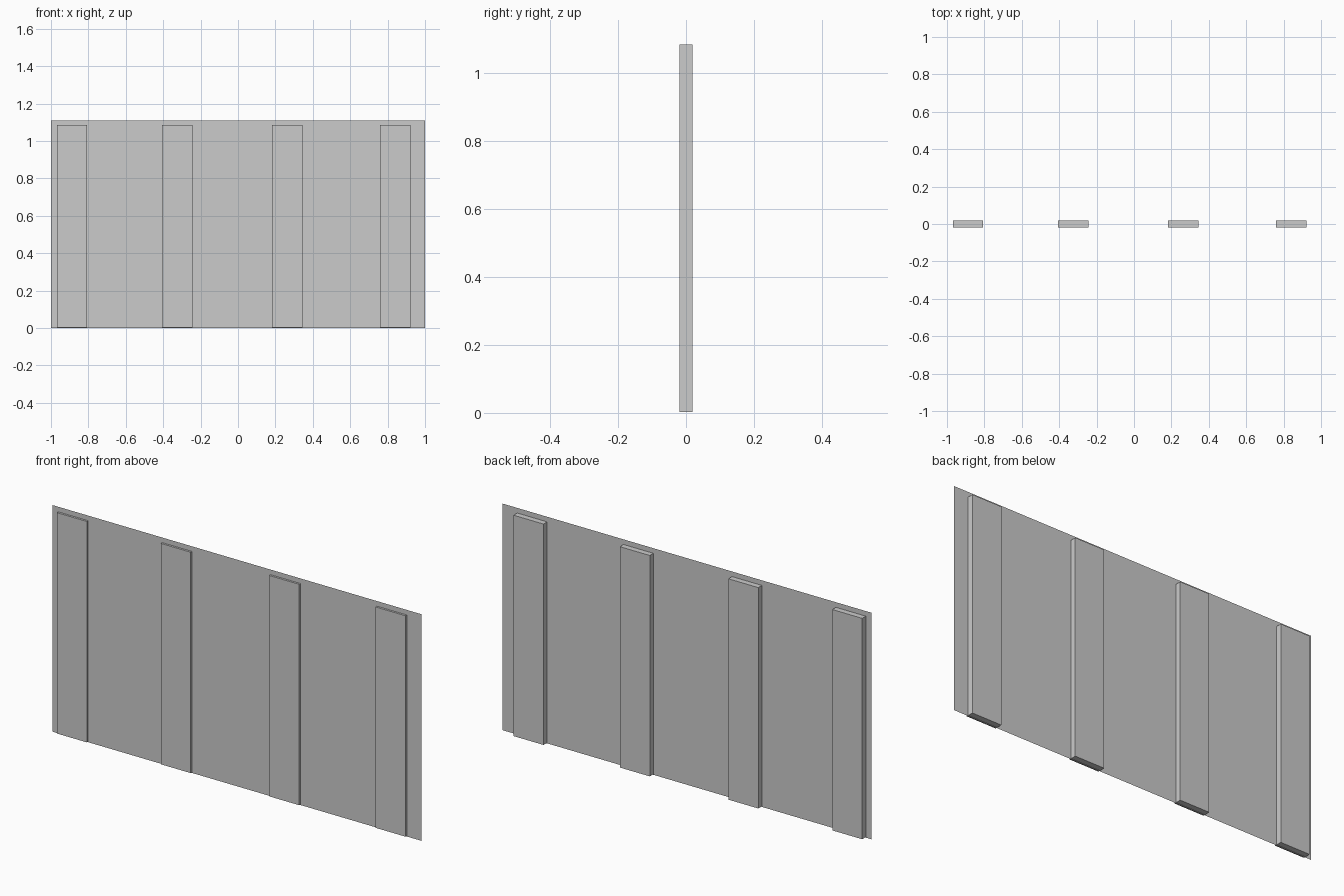
import bpy

if "Cube" in bpy.data.objects:
    bpy.data.objects.remove(bpy.data.objects["Cube"])

PANEL_Y = -0.009
PANEL_H = 1.11
POST_W, POST_D = 0.162, 0.038
POST_Z0, POST_Z1 = 0.003, 1.085

# Thin sheet panel: a single upright plane
panel_mesh = bpy.data.meshes.new("fence_panel")
panel_mesh.from_pydata(
    [(-1, PANEL_Y, 0), (1, PANEL_Y, 0), (1, PANEL_Y, PANEL_H), (-1, PANEL_Y, PANEL_H)],
    [], [(0, 1, 2, 3)])
panel = bpy.data.objects.new("fence_panel", panel_mesh)
bpy.context.collection.objects.link(panel)


# Upright posts passing through the panel
def add_post(index, x):
    bpy.ops.mesh.primitive_cube_add(size=1, location=(x, 0, (POST_Z0 + POST_Z1) / 2))
    post = bpy.context.object
    post.name = f"fence_post_{index}"
    post.scale = (POST_W, POST_D, POST_Z1 - POST_Z0)
    bpy.ops.object.transform_apply(location=False, rotation=False, scale=True)


for i, x in enumerate((-0.887, -0.324, 0.264, 0.840), 1):
    add_post(i, x)
